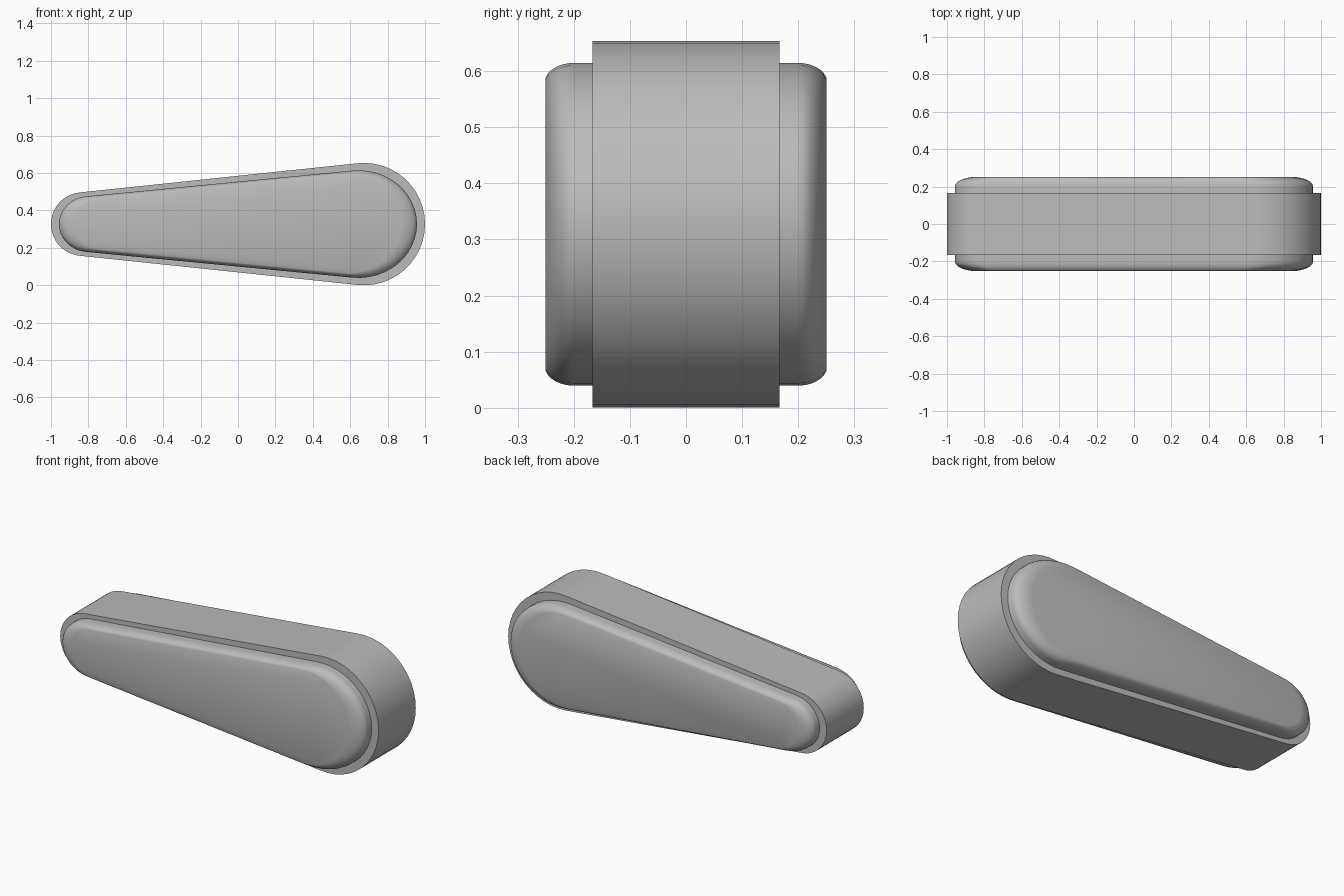
import bpy, bmesh
from math import sin, cos, acos, pi, radians

cube = bpy.data.objects.get("Cube")
if cube:
    bpy.data.objects.remove(cube)

R_BIG, R_SMALL, MID_Z = 0.327, 0.17, 0.327
X_BIG, X_SMALL = 1 - R_BIG, R_SMALL - 1

grey = bpy.data.materials.new("plain grey")
grey.use_nodes = True
grey.diffuse_color = (0.5, 0.5, 0.5, 1)
grey.node_tree.nodes["Principled BSDF"].inputs["Base Color"].default_value = (0.5, 0.5, 0.5, 1)


def teardrop(steps=24):
    """Outline of two round ends joined by their common tangents."""
    a = acos(-(R_SMALL - R_BIG) / (X_SMALL - X_BIG) * -1)
    a = pi - a if a < pi / 2 else a
    pts = []
    for cx, r, start, end in ((X_BIG, R_BIG, -a, a),
                              (X_SMALL, R_SMALL, a, 2 * pi - a)):
        for i in range(steps + 1):
            t = start + (end - start) * i / steps
            pts.append((cx + r * cos(t), r * sin(t)))
    return pts


def loft(name, rings):
    """Skin scaled copies of the outline; each ring is (y, x scale, z scale)."""
    bm = bmesh.new()
    outline = teardrop()
    n = len(outline)
    loops = [[bm.verts.new((x * sx, y, MID_Z + z * sz)) for x, z in outline]
             for y, sx, sz in rings]
    for a, b in zip(loops, loops[1:]):
        for i in range(n):
            j = (i + 1) % n
            bm.faces.new((a[i], a[j], b[j], b[i]))
    bm.faces.new(loops[0])
    bm.faces.new(loops[-1])
    bmesh.ops.recalc_face_normals(bm, faces=bm.faces)
    mesh = bpy.data.meshes.new(name)
    bm.to_mesh(mesh)
    bm.free()
    mesh.materials.append(grey)
    obj = bpy.data.objects.new(name, mesh)
    bpy.context.collection.objects.link(obj)
    bpy.ops.object.select_all(action='DESELECT')
    obj.select_set(True)
    bpy.context.view_layer.objects.active = obj
    bpy.ops.object.shade_smooth_by_angle(angle=radians(40))
    return obj


# Wide middle band
loft("outer_band", [(-0.167, 1, 1), (0.167, 1, 1)])

# Narrower core with rounded rims on both faces
half = []
for i in range(7):
    t = radians(75) * i / 6
    k = 1 - 0.09 * (1 - cos(t)) / (1 - cos(radians(75)))
    half.append((0.2 + 0.05 * sin(t) / sin(radians(75)), 0.957 * k, 0.88 * k))
loft("rounded_core", [(-y, sx, sz) for y, sx, sz in reversed(half)] + half)
